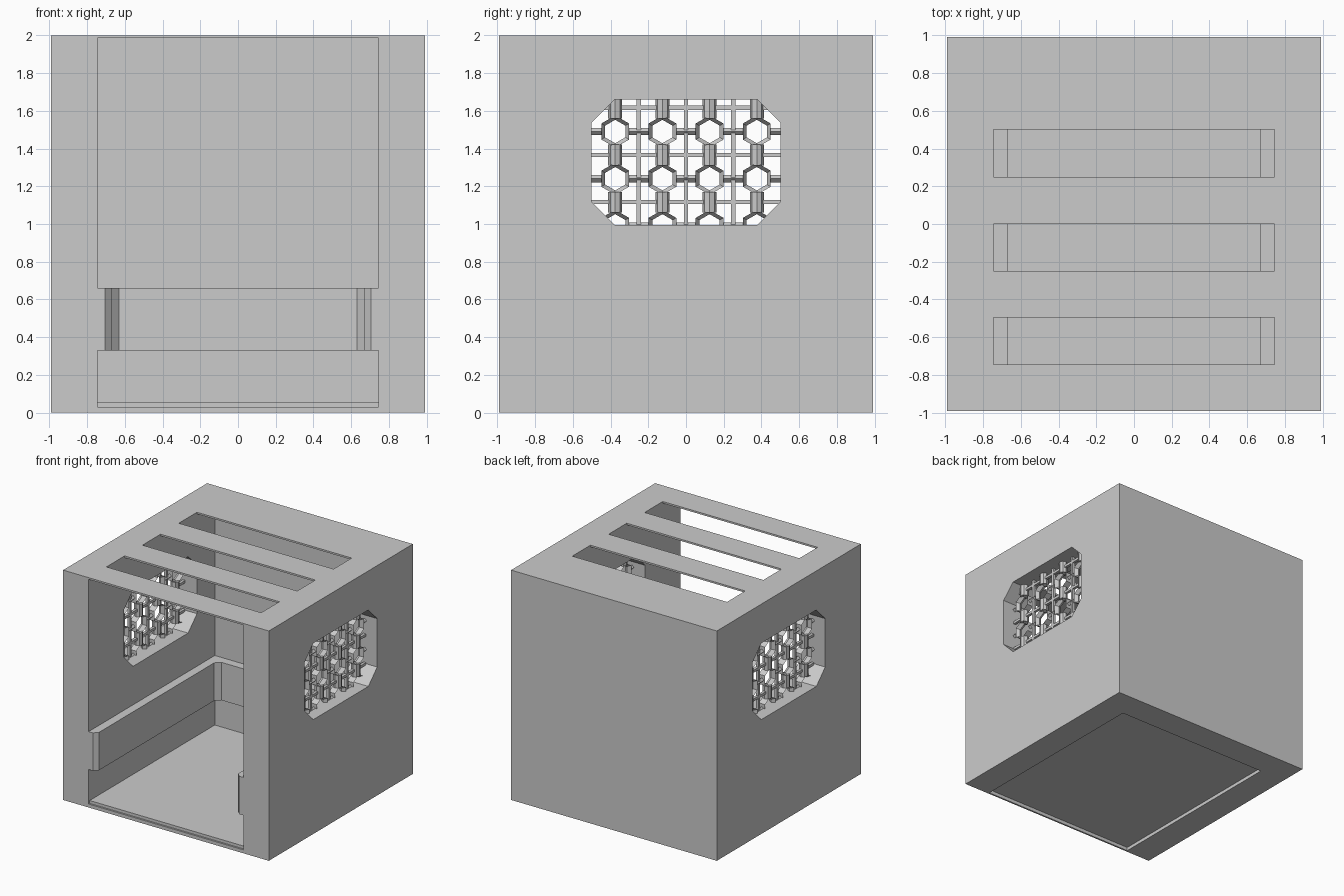
import bpy, bmesh
from math import cos, sin, pi
from mathutils import Matrix, Vector

if "Cube" in bpy.data.objects:
    bpy.data.objects.remove(bpy.data.objects["Cube"])


def finish(bm, name):
    bmesh.ops.recalc_face_normals(bm, faces=bm.faces)
    me = bpy.data.meshes.new(name)
    bm.to_mesh(me)
    bm.free()
    ob = bpy.data.objects.new(name, me)
    bpy.context.collection.objects.link(ob)
    return ob


def add_box(bm, x0, x1, y0, y1, z0, z1):
    m = Matrix.Translation(((x0 + x1) / 2, (y0 + y1) / 2, (z0 + z1) / 2))
    bmesh.ops.create_cube(bm, size=1, matrix=m @ Matrix.Diagonal((x1 - x0, y1 - y0, z1 - z0, 1)))


def box(name, *dims):
    bm = bmesh.new()
    add_box(bm, *dims)
    return finish(bm, name)


def prism(name, pts, offset):
    bm = bmesh.new()
    f = bm.faces.new([bm.verts.new(p) for p in pts])
    r = bmesh.ops.extrude_face_region(bm, geom=[f])
    bmesh.ops.translate(bm, vec=offset, verts=[v for v in r['geom'] if isinstance(v, bmesh.types.BMVert)])
    return finish(bm, name)


def cut(target, cutter):
    mod = target.modifiers.new("cut", 'BOOLEAN')
    mod.operation = 'DIFFERENCE'
    mod.solver = 'EXACT'
    mod.object = cutter
    bpy.context.view_layer.objects.active = target
    bpy.ops.object.modifier_apply(modifier=mod.name)
    bpy.data.objects.remove(cutter)


W, IN = 0.99, 0.745

# Thick-walled cabinet, hollowed above and below the inner ledge
cabinet = box("cabinet", -W, W, -W, W, 0, 2)
cut(cabinet, box("upper_cut", -IN, IN, -1.2, IN, 0.66, 1.985))
cut(cabinet, box("lower_cut", -IN, IN, -1.2, IN, 0.03, 0.33))

# Ledge opening with chamfered front and back corners
half = [(0.705, -1.2), (0.705, -W), (0.67, -0.955), (0.67, 0.63), (0.63, 0.67)]
ring = half + [(-x, y) for x, y in reversed(half)]
cut(cabinet, prism("ledge_cut", [(x, y, 0.30) for x, y in ring], (0, 0, 0.40)))

# Opening under the floor, leaving a thin front lip
cut(cabinet, box("bottom_cut", -IN, IN, -0.975, IN, -0.1, 0.04))

# Three roof slots
for y in (-0.745, -0.25, 0.25):
    cut(cabinet, box("slot_cut", -IN, IN, y, y + 0.25, 1.9, 2.1))

# Chamfered vent through both side walls
Z0, Z1, C = 0.995, 1.66, 0.122
vent = [(-0.5, Z0 + C), (-0.5 + C, Z0), (0.5 - C, Z0), (0.5, Z0 + C),
        (0.5, Z1 - C), (0.5 - C, Z1), (-0.5 + C, Z1), (-0.5, Z1 - C)]
for x in (-1.2, 0.6):
    cut(cabinet, prism("vent_cut", [(x, y, z) for y, z in vent], (0.6, 0, 0)))

# Floor panel
box("floor_panel", -IN, IN, -0.975, IN, 0.03, 0.055)

# Vent grille: hexagon rings joined by bars, over a thin grid
GX = 0.87
bm = bmesh.new()


def hex_ring(y, z):
    loops = []
    for r, dx in ((0.085, -0.03), (0.062, 0), (0.085, 0.03)):
        loops.append([bm.verts.new((GX + dx, y + r * sin(i * pi / 3), z + r * cos(i * pi / 3)))
                      for i in range(6)])
    for a in range(3):
        p, q = loops[a], loops[(a + 1) % 3]
        for i in range(6):
            j = (i + 1) % 6
            bm.faces.new((p[i], p[j], q[j], q[i]))


def bar(y, z, radius, length, sides, along_y=False):
    m = Matrix.Translation((GX, y, z))
    if along_y:
        m = m @ Matrix.Rotation(pi / 2, 4, 'X')
    bmesh.ops.create_cone(bm, cap_ends=True, segments=sides, radius1=radius,
                          radius2=radius, depth=length, matrix=m)


columns = (-0.375, -0.125, 0.125, 0.375)
for z in (0.99, 1.24, 1.49):
    for y in columns:
        hex_ring(y, z)
        bar(y, z + 0.125, 0.037, 0.11, 8)
    for y in (-0.5, -0.25, 0, 0.25, 0.5):
        bar(y, z, 0.019, 0.11, 4, along_y=True)
    add_box(bm, GX - 0.012, GX + 0.012, -0.6, 0.6, z + 0.115, z + 0.137)
for y in (-0.25, 0, 0.25):
    add_box(bm, GX - 0.012, GX + 0.012, y - 0.011, y + 0.011, 0.9, 1.8)

# Trim the grille to the vent outline
for i, (y, z) in enumerate(vent):
    y2, z2 = vent[(i + 1) % 8]
    bmesh.ops.bisect_plane(bm, geom=bm.verts[:] + bm.edges[:] + bm.faces[:],
                           plane_co=(GX, y, z), plane_no=Vector((0, z2 - z, y - y2)).normalized(),
                           clear_outer=True)
grille = finish(bm, "vent_grilles")
mirror = grille.modifiers.new("mirror", 'MIRROR')
mirror.use_axis = (True, False, False)
